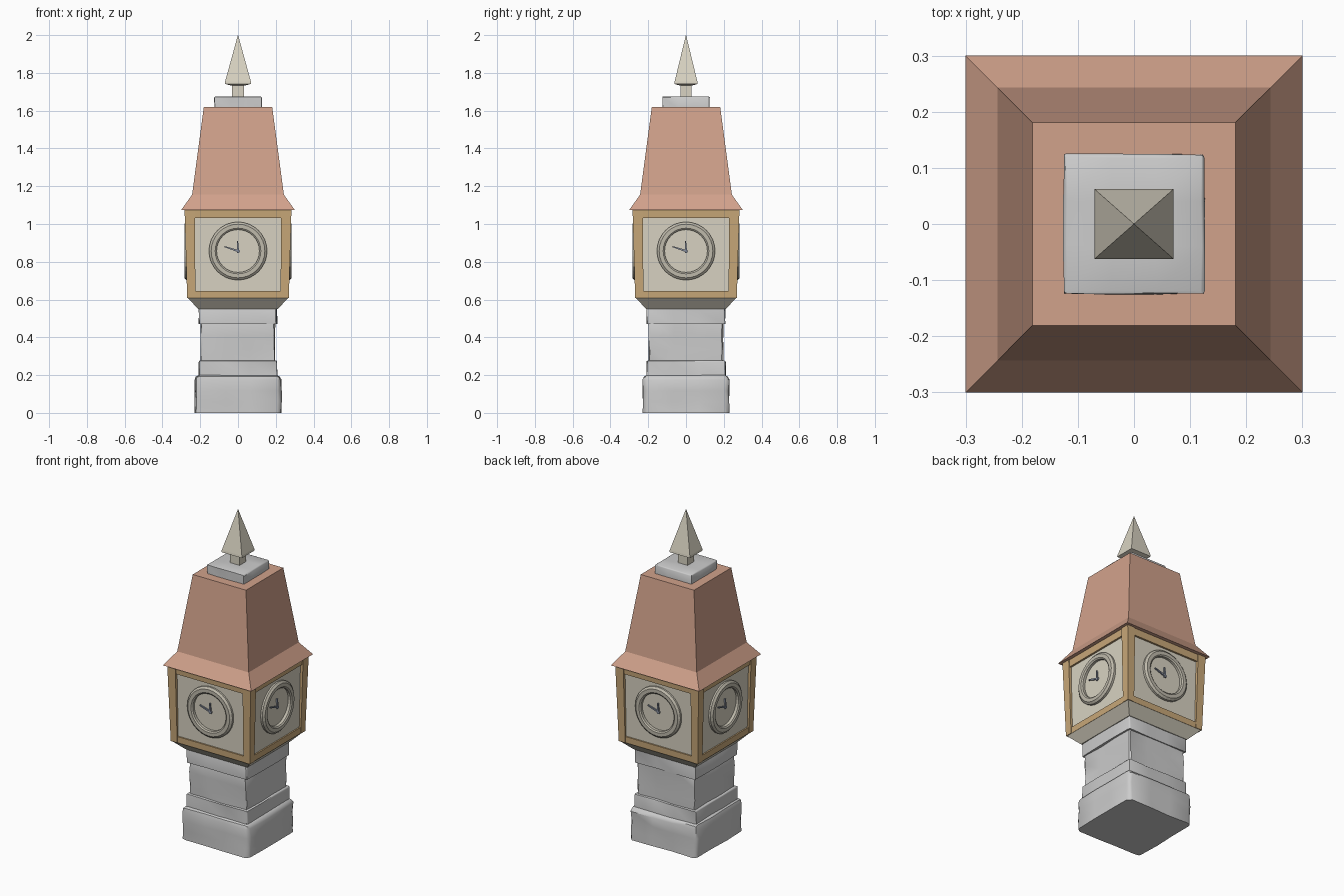
import bpy, bmesh, math, random
from mathutils import Matrix, Vector

if "Cube" in bpy.data.objects:
    bpy.data.objects.remove(bpy.data.objects["Cube"])

random.seed(4)


def material(name, rgb):
    m = bpy.data.materials.new(name)
    m.diffuse_color = (*rgb, 1)
    m.use_nodes = True
    m.node_tree.nodes["Principled BSDF"].inputs["Base Color"].default_value = m.diffuse_color
    return m


ROOF = material("terracotta", (0.64, 0.36, 0.26))
CREAM = material("cream", (0.69, 0.65, 0.54))
WOOD = material("tan_wood", (0.58, 0.39, 0.19))
RIM = material("rim", (0.52, 0.49, 0.41))
HAND = material("hand", (0.25, 0.28, 0.35))


def finish(name, bm, mat=None):
    bmesh.ops.recalc_face_normals(bm, faces=bm.faces)
    me = bpy.data.meshes.new(name)
    bm.to_mesh(me)
    bm.free()
    ob = bpy.data.objects.new(name, me)
    bpy.context.collection.objects.link(ob)
    if mat:
        me.materials.append(mat)
    return ob


def loft(name, sections, mat=None, turn=0):
    """Rectangular sections (cx, cy, half_x, half_y, z) joined bottom to top."""
    bm = bmesh.new()
    rings = []
    for cx, cy, hx, hy, z in sections:
        rings.append([bm.verts.new((cx + sx * hx, cy + sy * hy, z))
                      for sx, sy in ((-1, -1), (1, -1), (1, 1), (-1, 1))])
    for a, b in zip(rings, rings[1:]):
        for i in range(4):
            j = (i + 1) % 4
            bm.faces.new((a[i], a[j], b[j], b[i]))
    bm.faces.new(rings[0][::-1])
    bm.faces.new(rings[-1])
    bm.transform(Matrix.Rotation(turn, 4, 'Z'))
    return finish(name, bm, mat)


def square(name, profile, mat=None):
    return loft(name, [(0, 0, h, h, z) for h, z in profile], mat)


def stone(name, half, z0, z1, bevel, rough, top=None):
    """Worn block: softened edges and slightly uneven faces."""
    bm = bmesh.new()
    bmesh.ops.create_cube(bm, size=2)
    for v in bm.verts:
        h = (top or half) if v.co.z > 0 else half
        v.co = Vector((v.co.x * h, v.co.y * h, z1 if v.co.z > 0 else z0))
    edges = [e for e in bm.edges if max(v.co.z for v in e.verts) > z0 + 1e-4]
    bmesh.ops.bevel(bm, geom=edges, offset=bevel, segments=2, profile=0.5, affect='EDGES')
    long_edges = [e for e in bm.edges if e.calc_length() > 0.1]
    bmesh.ops.subdivide_edges(bm, edges=long_edges, cuts=2, use_grid_fill=True)
    for v in bm.verts:
        v.co.x += random.uniform(-rough, rough)
        v.co.y += random.uniform(-rough, rough)
    ob = finish(name, bm)
    for o in bpy.context.selected_objects:
        o.select_set(False)
    bpy.context.view_layer.objects.active = ob
    ob.select_set(True)
    bpy.ops.object.shade_smooth_by_angle(angle=math.radians(40))
    return ob


# Stone shaft
stone("base_block", 0.228, 0, 0.2, 0.025, 0.004)
stone("base_course", 0.208, 0.17, 0.277, 0.008, 0.003)
stone("shaft", 0.195, 0.26, 0.49, 0.008, 0.005)
stone("neck_course", 0.207, 0.47, 0.555, 0.008, 0.003)

# Corbel and clock chamber
square("corbel", [(0.21, 0.55), (0.265, 0.607)], CREAM)
square("clock_chamber", [(0.258, 0.607), (0.265, 1.078)], CREAM)


def dial_ring(name, turn, r_in, r_out, y0, y1):
    """Ring with chamfered lip, facing -y before turning."""
    prof = [(r_in, y0), (r_in, y1 + 0.006), (r_in + 0.008, y1),
            (r_out - 0.012, y1), (r_out, y1 + 0.01), (r_out, y0)]
    n = 32
    bm = bmesh.new()
    grid = []
    for i in range(n):
        a = math.tau * i / n
        grid.append([bm.verts.new((r * math.cos(a), y, 0.857 + r * math.sin(a))) for r, y in prof])
    for i in range(n):
        a, b = grid[i], grid[(i + 1) % n]
        for k in range(len(prof)):
            m = (k + 1) % len(prof)
            bm.faces.new((a[k], a[m], b[m], b[k]))
    bm.transform(Matrix.Rotation(turn, 4, 'Z'))
    return finish(name, bm, RIM)


def hand(name, turn, tilt, length, width):
    """Thin tapered hand pointing up, tilted about the dial centre."""
    bm = bmesh.new()
    pts = [(-width, -0.01), (width, -0.01), (width * 0.5, length), (-width * 0.5, length)]
    f = bm.faces.new([bm.verts.new((x, -0.264, z)) for x, z in pts])
    ext = bmesh.ops.extrude_face_region(bm, geom=[f])
    for v in ext["geom"]:
        if isinstance(v, bmesh.types.BMVert):
            v.co.y -= 0.008
    bm.transform(Matrix.Rotation(turn, 4, 'Z') @ Matrix.Translation((0, 0, 0.857))
                 @ Matrix.Rotation(tilt, 4, 'Y'))
    return finish(name, bm, HAND)


# Timber frame and clock, once for each side
for k, side in enumerate(("front", "right", "back", "left")):
    t = k * math.pi / 2
    loft(side + "_corner_post", [(0.247, -0.247, 0.022, 0.022, 0.607),
                                 (0.256, -0.256, 0.027, 0.027, 1.078)], WOOD, t)
    loft(side + "_bottom_beam", [(0, -0.25, 0.24, 0.016, 0.607),
                                 (0, -0.25, 0.24, 0.017, 0.645)], WOOD, t)
    loft(side + "_top_beam", [(0, -0.256, 0.24, 0.02, 1.032),
                              (0, -0.256, 0.24, 0.022, 1.078)], WOOD, t)
    dial_ring(side + "_dial_ring", t, 0.113, 0.154, -0.25, -0.284)
    hand(side + "_minute_hand", t, math.radians(-72), 0.075, 0.006)
    hand(side + "_hour_hand", t, math.radians(-3), 0.052, 0.006)

# Flared roof
square("roof", [(0.3, 1.075), (0.243, 1.155), (0.181, 1.62)], ROOF)

# Cap and spire
stone("cap_slab", 0.125, 1.61, 1.675, 0.006, 0.002)
loft("spire_stem", [(0, 0, 0.032, 0.03, 1.66), (0, 0, 0.032, 0.03, 1.735)], CREAM)
loft("spire", [(0, 0, 0.036, 0.033, 1.733), (0, 0, 0.07, 0.062, 1.742),
               (0, 0, 0.068, 0.06, 1.755), (0, 0, 0.0006, 0.0006, 2.0)], CREAM)
